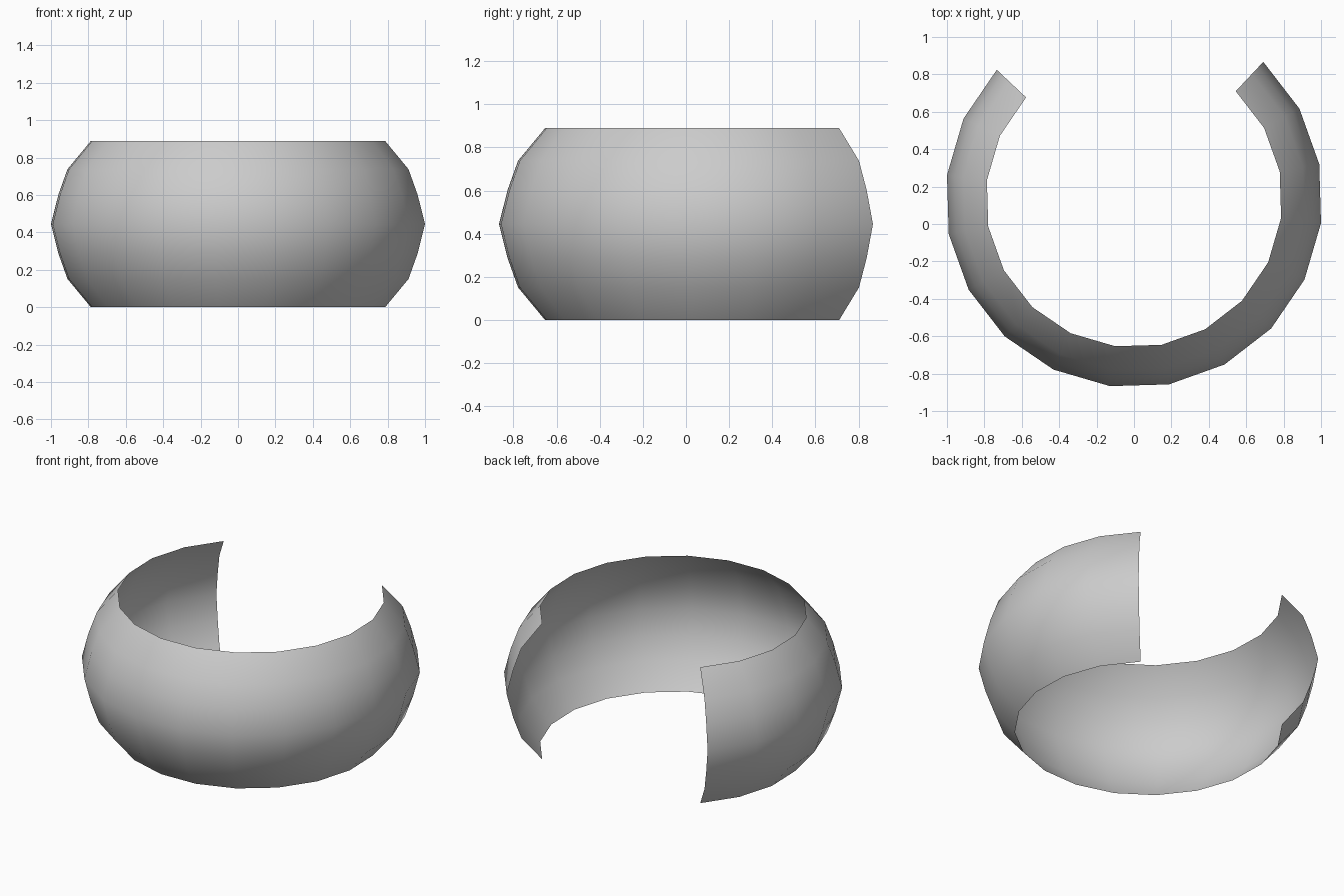
import bpy, bmesh, math

if "Cube" in bpy.data.objects:
    bpy.data.objects.remove(bpy.data.objects["Cube"])

# Bulging cross-section (radius, height), mirrored about mid height
HEIGHT = 0.889
half = [(0.793, 0.0), (0.919, 0.151), (0.968, 0.287)]
profile = half + [(1.008, HEIGHT / 2)] + [(r, HEIGHT - z) for r, z in reversed(half)]

# Three-quarter sweep around the vertical axis
START, STEP, SEGMENTS, CENTRE_Y = 136.7, 18, 15, 0.133

bm = bmesh.new()
rings = []
for i in range(SEGMENTS + 1):
    a = math.radians(START + STEP * i)
    rings.append([bm.verts.new((r * math.cos(a), CENTRE_Y + r * math.sin(a), z))
                  for r, z in profile])

# Skin between neighbouring sections, normals facing outward
for a, b in zip(rings, rings[1:]):
    for j in range(len(profile) - 1):
        bm.faces.new((a[j], b[j], b[j + 1], a[j + 1])).smooth = True

mesh = bpy.data.meshes.new("open_cuff")
bm.to_mesh(mesh)
bm.free()
cuff = bpy.data.objects.new("open_cuff", mesh)
bpy.context.collection.objects.link(cuff)
